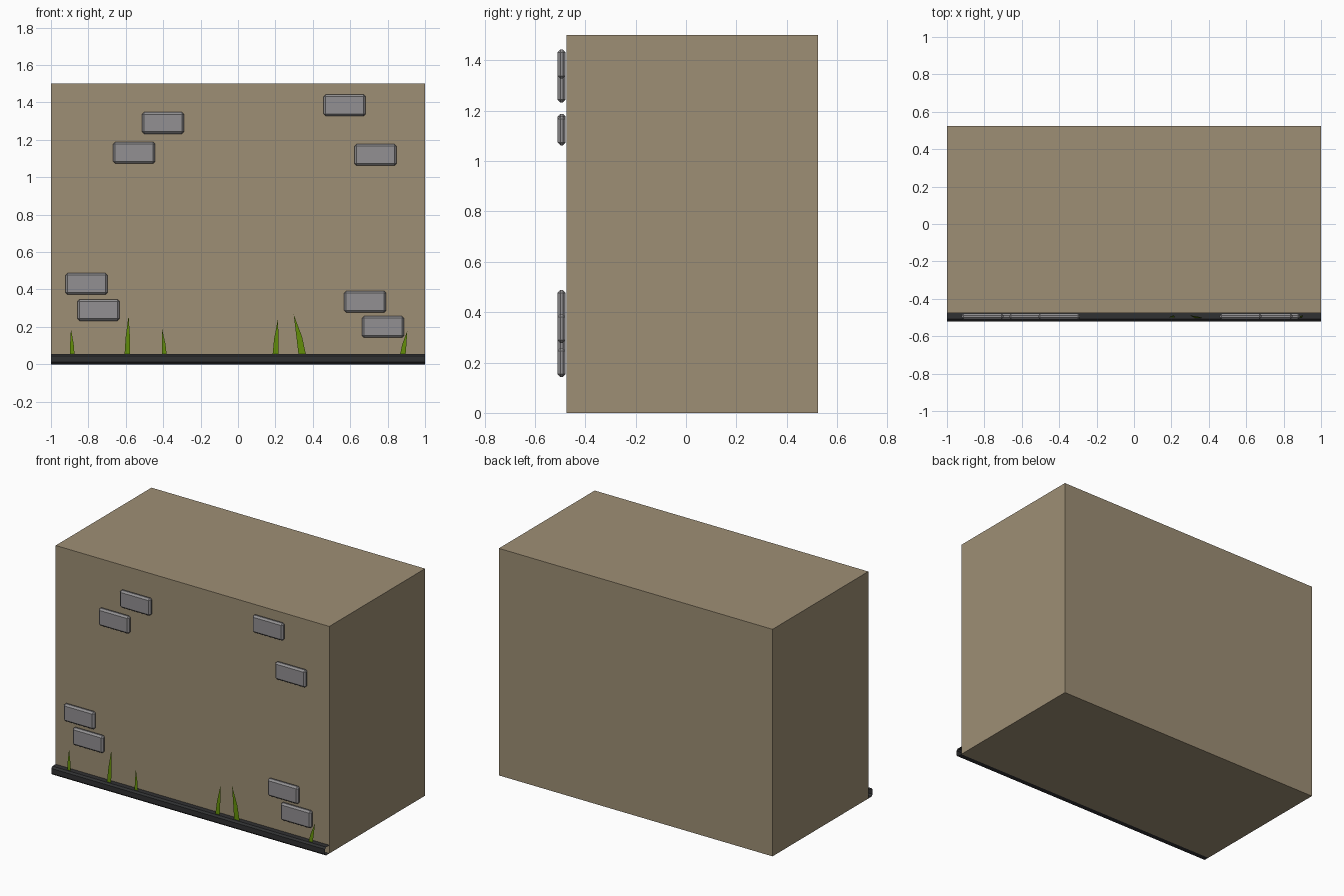
import bpy, bmesh

if "Cube" in bpy.data.objects:
    bpy.data.objects.remove(bpy.data.objects["Cube"])


def material(name, rgb):
    lin = [((c / 255 + 0.055) / 1.055) ** 2.4 for c in rgb]
    m = bpy.data.materials.new(name)
    m.diffuse_color = (*lin, 1)
    m.use_nodes = True
    m.node_tree.nodes["Principled BSDF"].inputs["Base Color"].default_value = m.diffuse_color
    return m


PLASTER = material("tan plaster", (158, 143, 117))
STONE = material("grey stone", (146, 144, 146))
CURB = material("charcoal curb", (48, 49, 50))
GRASS = material("grass green", (96, 138, 8))


def make_object(name, bm, mat):
    me = bpy.data.meshes.new(name)
    bm.to_mesh(me)
    bm.free()
    me.materials.append(mat)
    ob = bpy.data.objects.new(name, me)
    bpy.context.collection.objects.link(ob)
    return ob


def box(name, center, size, mat, bevel=0):
    bm = bmesh.new()
    bmesh.ops.create_cube(bm, size=1)
    bmesh.ops.scale(bm, vec=size, verts=bm.verts)
    bmesh.ops.translate(bm, vec=center, verts=bm.verts)
    if bevel:
        bmesh.ops.bevel(bm, geom=bm.edges[:], offset=bevel, segments=1,
                        affect='EDGES', profile=0.5)
    return make_object(name, bm, mat)


# Wall block
box("wall", (0, 0.025, 0.75), (2, 1, 1.5), PLASTER)

# Exposed bricks on the front
bricks = [(-0.40, 1.29), (-0.555, 1.13), (0.57, 1.385), (0.735, 1.12),
          (-0.81, 0.43), (-0.745, 0.29), (0.68, 0.335), (0.775, 0.20)]
for i, (x, z) in enumerate(bricks):
    box(f"brick_{i + 1}", (x, -0.494, z), (0.225, 0.032, 0.115), STONE, 0.011)

# Curb: chamfered profile (y, z) swept along x, open at the ends
profile = [(-0.475, 0.055), (-0.509, 0.055), (-0.52, 0.044),
           (-0.52, 0.011), (-0.509, 0.0), (-0.475, 0.0)]
bm = bmesh.new()
left, right = [[bm.verts.new((x, y, z)) for y, z in profile] for x in (-1, 1)]
for i in range(len(profile) - 1):
    bm.faces.new((left[i], left[i + 1], right[i + 1], right[i]))
make_object("curb", bm, CURB)

# Grass blades: flat tapered strips (base x, width, tip x, tip z)
blades = [(-0.885, 0.026, -0.893, 0.19), (-0.592, 0.032, -0.585, 0.26),
          (-0.392, 0.026, -0.405, 0.185), (0.20, 0.034, 0.213, 0.24),
          (0.347, 0.042, 0.298, 0.265), (0.878, 0.032, 0.905, 0.178)]
for i, (bx, w, tx, tz) in enumerate(blades):
    bm = bmesh.new()
    rows = []
    for t, ws in ((0, 1), (0.5, 0.72)):
        cx = bx + (tx - bx) * t * 0.8
        y, z = -0.503 + 0.015 * t, 0.03 + (tz - 0.03) * t
        rows.append([bm.verts.new((cx + s * w * ws / 2, y, z)) for s in (-1, 1)])
    tip = bm.verts.new((tx, -0.488, tz))
    (a, b), (c, d) = rows
    bm.faces.new((a, b, d, c))
    bm.faces.new((c, d, tip))
    make_object(f"grass_blade_{i + 1}", bm, GRASS)
